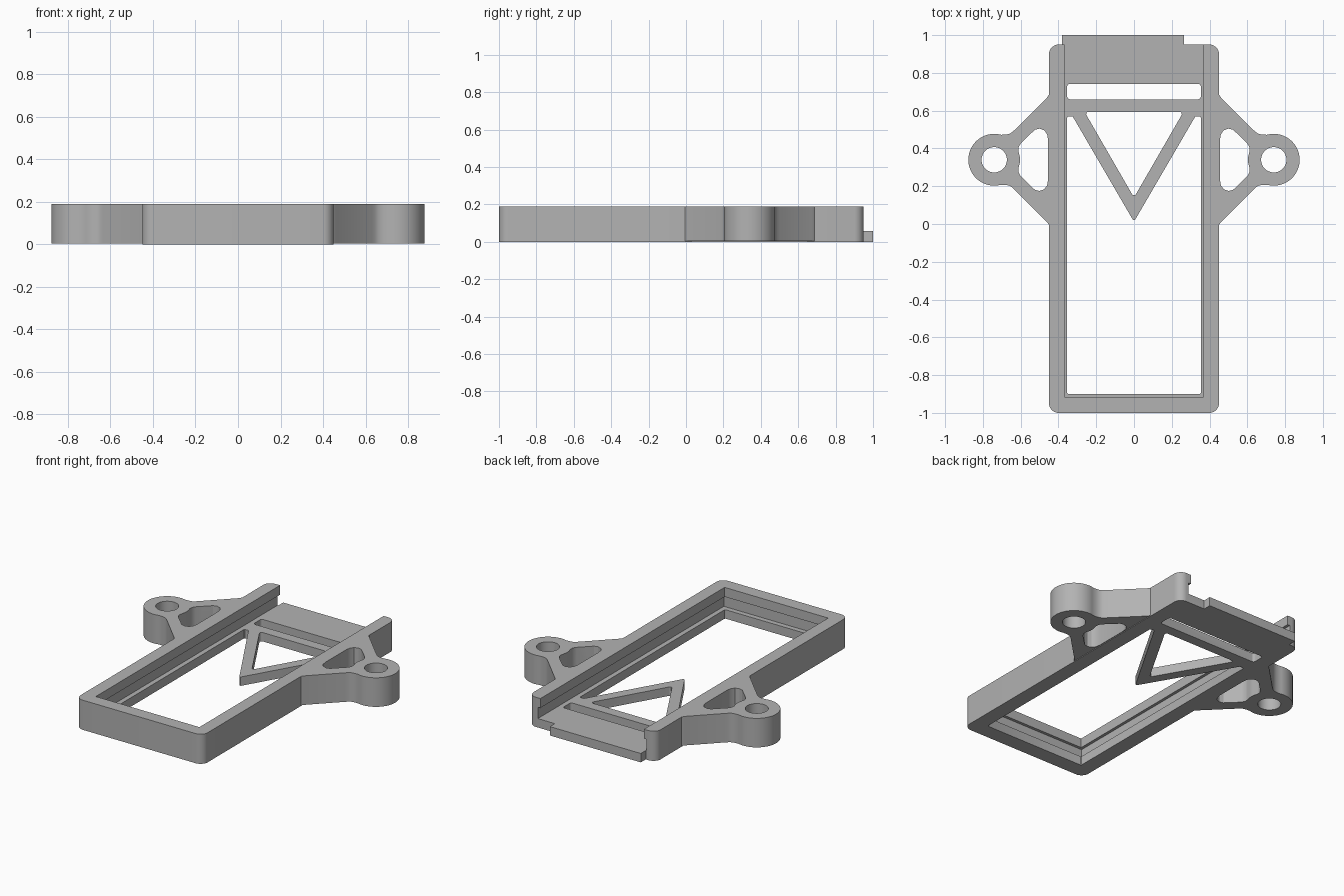
import bpy
import bmesh
from math import cos, sin, radians, tan
from mathutils import Vector

cube = bpy.data.objects.get("Cube")
if cube:
    bpy.data.objects.remove(cube, do_unlink=True)

HEIGHT = 0.19
FLOOR = 0.057
LIP = 0.13

grey = bpy.data.materials.new("plain grey")
grey.use_nodes = True
grey.diffuse_color = (0.45, 0.45, 0.45, 1)
grey.node_tree.nodes["Principled BSDF"].inputs["Base Color"].default_value = (0.45, 0.45, 0.45, 1)


def rounded(points, radius, steps=6):
    """Replace every corner of a polygon with a tangent arc."""
    result = []
    for i, p in enumerate(points):
        p = Vector(p)
        a = (Vector(points[i - 1]) - p).normalized()
        b = (Vector(points[(i + 1) % len(points)]) - p).normalized()
        half = a.angle(b) / 2
        reach = radius / tan(half)
        centre = p + (a + b).normalized() * (radius / sin(half))
        start, end = p + a * reach - centre, p + b * reach - centre
        for k in range(steps + 1):
            d = start.lerp(end, k / steps).normalized()
            result.append(tuple(centre + d * radius))
    return result


def rect(x0, x1, y0, y1):
    return [(x0, y0), (x1, y0), (x1, y1), (x0, y1)]


def arc(cx, cy, r, a0, a1, steps):
    angles = [radians(a0 + (a1 - a0) * k / steps) for k in range(steps + 1)]
    return [(cx + r * cos(a), cy + r * sin(a)) for a in angles]


def prism(name, outline, z0, z1):
    bm = bmesh.new()
    base = bm.faces.new([bm.verts.new((x, y, z0)) for x, y in outline])
    top = bmesh.ops.extrude_face_region(bm, geom=[base])["geom"]
    moved = [v for v in top if isinstance(v, bmesh.types.BMVert)]
    bmesh.ops.translate(bm, verts=moved, vec=(0, 0, z1 - z0))
    bmesh.ops.recalc_face_normals(bm, faces=bm.faces)
    mesh = bpy.data.meshes.new(name)
    bm.to_mesh(mesh)
    bm.free()
    mesh.materials.append(grey)
    obj = bpy.data.objects.new(name, mesh)
    bpy.context.collection.objects.link(obj)
    return obj


def carve(obj, outlines):
    """Cut (outline, z0, z1) prisms out of an object and apply the result."""
    bpy.context.view_layer.objects.active = obj
    for outline, z0, z1 in outlines:
        cutter = prism("cutter", outline, z0, z1)
        cutter.hide_render = True
        mod = obj.modifiers.new("cut", "BOOLEAN")
        mod.operation = "DIFFERENCE"
        mod.solver = "EXACT"
        mod.object = cutter
        bpy.ops.object.modifier_apply(modifier=mod.name)
        bpy.data.objects.remove(cutter, do_unlink=True)


def finish(obj):
    bpy.ops.object.select_all(action="DESELECT")
    obj.select_set(True)
    bpy.context.view_layer.objects.active = obj
    bpy.ops.object.shade_smooth_by_angle(angle=radians(30))


# Frame: open at the back, with a grooved rail and a thin braced floor
frame = prism("frame", rounded(rect(-0.45, 0.45, -1, 0.95), 0.05), 0, HEIGHT)
opening = [(-0.354, -0.9), (0.354, -0.9), (0.354, 0.57), (0.325, 0.57),
           (0, 0.012), (-0.325, 0.57), (-0.354, 0.57)]
triangle = [(-0.262, 0.594), (0, 0.14), (0.262, 0.594)]
carve(frame, [
    (rect(-0.367, 0.367, -0.915, 1.2), LIP - 0.02, 0.5),
    (rect(-0.385, 0.385, -0.933, 1.2), FLOOR, LIP),
    (rounded(opening, 0.008, 3), -0.1, 0.1),
    (rounded(triangle, 0.012), -0.1, 0.1),
    (rounded(rect(-0.354, 0.354, 0.66, 0.742), 0.015), -0.1, 0.1),
])
finish(frame)

# Thin tab continuing the floor past the open end
finish(prism("back_tab", rect(-0.38, 0.265, 0.95, 1), 0, FLOOR))

# Mounting ears: half outlines reflected about the ring's centre line
CX, CY = 0.74, 0.34
lower = [(0.43, -0.02), (0.45, -0.006), (0.46, 0.01), (0.63, 0.18),
         (0.645, 0.194), (0.66, 0.203), (0.68, 0.207)]
window = [(0.455, 0.235), (0.46, 0.205), (0.475, 0.184), (0.5, 0.175),
          (0.525, 0.181), (0.6, 0.254), (0.612, 0.275), (0.612, 0.295), (0.604, 0.325)]


def reflect(points):
    return [(x, 2 * CY - y) for x, y in reversed(points)]


ear_outline = lower + arc(CX, CY, 0.137, -105, 105, 40) + reflect(lower)
for side, name in ((1, "left_ear"), (-1, "right_ear")):
    def place(points):
        return [(side * x, y) for x, y in points]
    ear = prism(name, place(ear_outline), 0.004, HEIGHT)
    carve(ear, [
        (place(arc(CX, CY, 0.067, 0, 352.5, 47)), -0.1, 0.5),
        (place(window + reflect(window)), -0.1, 0.5),
    ])
    finish(ear)
